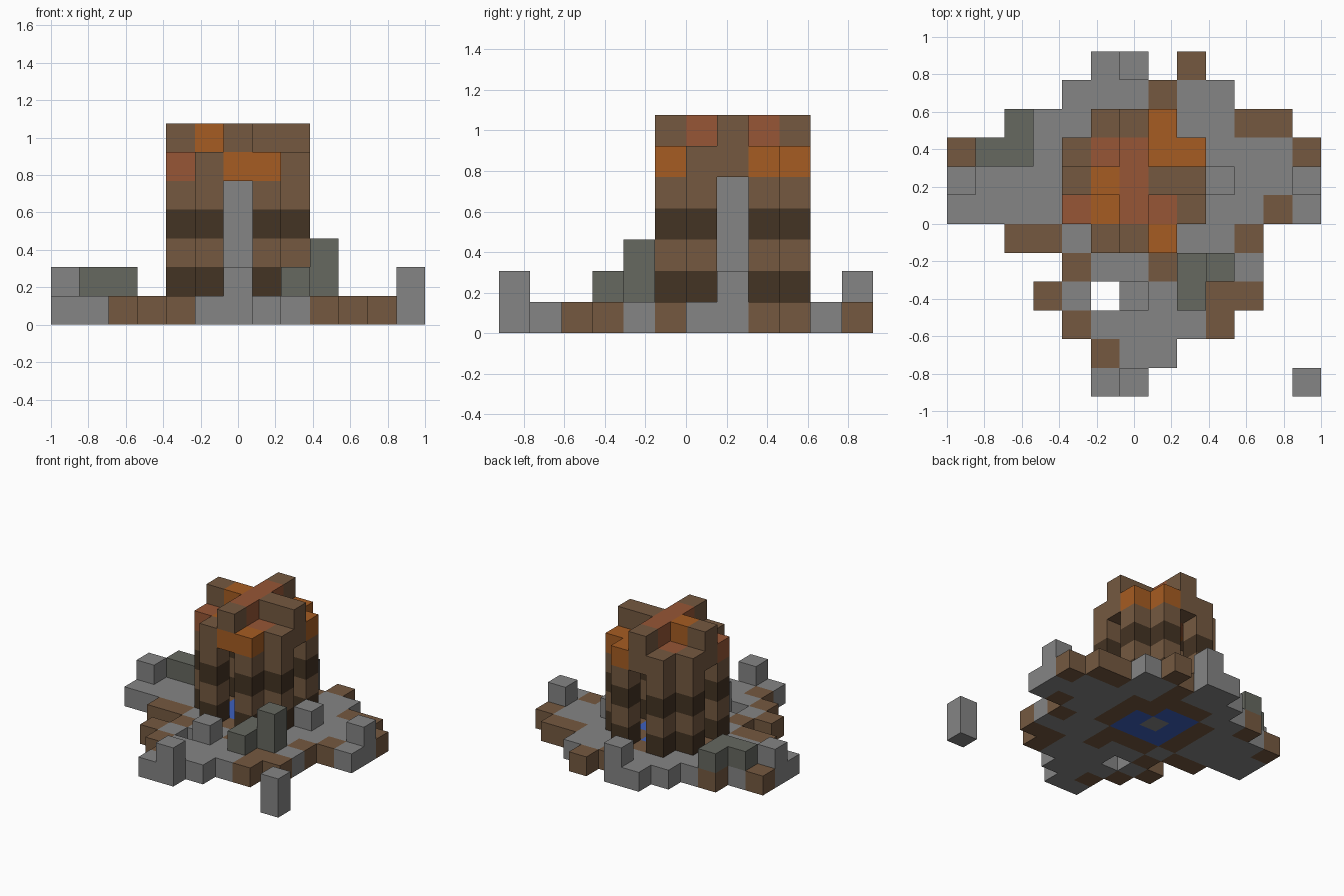
import bpy
import bmesh
from mathutils import Vector

if "Cube" in bpy.data.objects:
    bpy.data.objects.remove(bpy.data.objects["Cube"], do_unlink=True)

COLS, ROWS = 13, 12
S = 2 / COLS  # edge of one block


def linear(c):
    c /= 255
    return c / 12.92 if c <= 0.04045 else ((c + 0.055) / 1.055) ** 2.4


def material(name, rgb):
    m = bpy.data.materials.new(name)
    m.use_nodes = True
    col = [linear(c) for c in rgb] + [1]
    m.diffuse_color = col
    m.node_tree.nodes["Principled BSDF"].inputs["Base Color"].default_value = col
    return m


MATS = {
    "G": material("stone_grey", (133, 133, 133)),
    "B": material("earth_brown", (117, 89, 64)),
    "D": material("dark_wood", (68, 51, 35)),
    "O": material("bright_orange", (166, 92, 34)),
    "R": material("rust_red", (151, 86, 54)),
    "M": material("mossy_stone", (102, 104, 96)),
    "W": material("water_blue", (61, 96, 190)),
}
KEYS = list(MATS)

# Plans are drawn with the back row first; a dot is empty
FLOOR = [
    ".....GG.B....",
    "....GGGBGG...",
    "..BGGBBBGGBB.",
    "BGGGBWWBBGGGB",
    "GGGGBWGWBGGGG",
    "GGGGBWWWBGGBG",
    "..BBGBBBGGB..",
    "....BGGBGGG..",
    "...BG.GGGBB..",
    "....BGGGGB...",
    ".....BGG.....",
    ".....GG.....G",
]
WALL = [".X.X.", "X...X", ".....", "X...X", ".X.X."]
ROOF = [".BBO.", "BRROO", "BORBB", "ROORB", ".BOO."]
CROSS = ["..B..", "..R..", "BORBB", "..R..", "..B.."]


def plan(rows, level, col=0, row=0, swap=None):
    """Blocks of one drawn layer, as {(column, row, level): colour}."""
    return {(col + i, row + j, level): swap or ch
            for j, line in enumerate(rows)
            for i, ch in enumerate(line) if ch != "."}


def stack(colour, *columns):
    """Blocks standing on the floor at (column, row, top level)."""
    return {(i, j, k): colour for i, j, top in columns for k in range(1, top + 1)}


# Well walls in alternating dark and light courses
walls = {}
for k, colour in enumerate("DBDB", start=1):
    walls.update(plan(WALL, k, 4, 2, colour))

parts = {
    "ground": plan(FLOOR, 0),
    "edge_stones": stack("G", (6, 0, 1), (0, 4, 1), (9, 4, 1), (12, 4, 1),
                         (6, 8, 1), (6, 11, 1), (12, 11, 1)),
    "mossy_stones": stack("M", (2, 2, 1), (1, 3, 1), (2, 3, 1),
                          (8, 7, 1), (9, 7, 2), (8, 8, 1)),
    "centre_pillar": stack("G", (6, 4, 4)),
    "tower_walls": walls,
    "tower_roof": plan(ROOF, 5, 4, 2),
    "roof_cross": plan(CROSS, 6, 4, 2),
}
filled = {cell for cells in parts.values() for cell in cells}
SIDES = [Vector(d) for d in ((1, 0, 0), (-1, 0, 0), (0, 1, 0),
                             (0, -1, 0), (0, 0, 1), (0, 0, -1))]


def build(name, cells):
    """Mesh of the exposed block faces, one colour per block."""
    bm = bmesh.new()
    for (i, j, k), colour in cells.items():
        centre = Vector((i + 0.5 - COLS / 2, ROWS / 2 - j - 0.5, k + 0.5))
        for n in SIDES:
            if (i + int(n.x), j - int(n.y), k + int(n.z)) in filled:
                continue
            u = Vector((n.y, n.z, n.x))
            v = n.cross(u)
            f = bm.faces.new([bm.verts.new((centre + (n + a * u + b * v) / 2) * S)
                              for a, b in ((1, 1), (-1, 1), (-1, -1), (1, -1))])
            f.material_index = KEYS.index(colour)
    bmesh.ops.remove_doubles(bm, verts=bm.verts[:], dist=S / 100)
    mesh = bpy.data.meshes.new(name)
    bm.to_mesh(mesh)
    bm.free()
    for m in MATS.values():
        mesh.materials.append(m)
    obj = bpy.data.objects.new(name, mesh)
    bpy.context.collection.objects.link(obj)


for part_name, part_cells in parts.items():
    build(part_name, part_cells)
